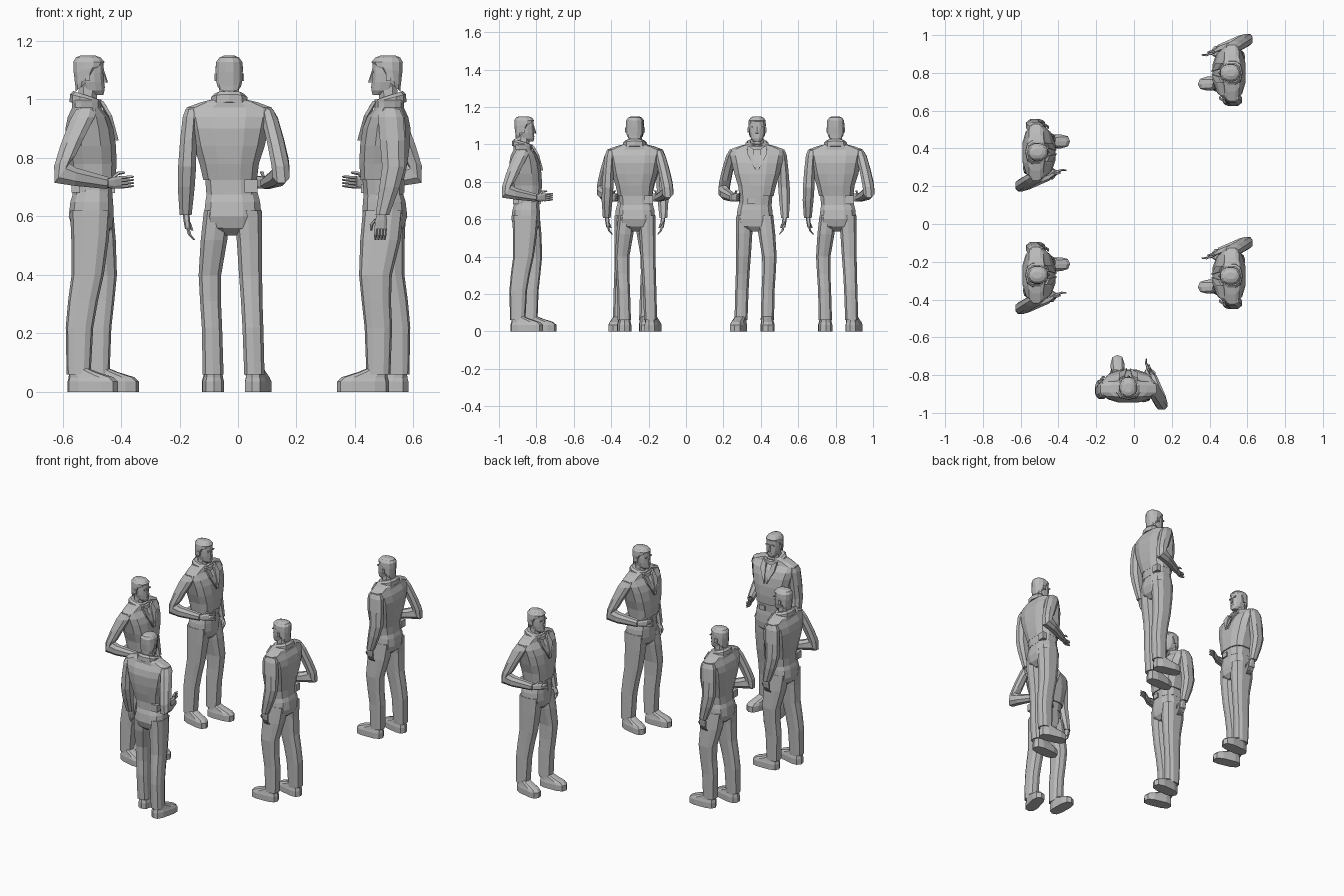
import bpy
import bmesh
from math import cos, sin, pi, radians, copysign
from mathutils import Vector, Matrix

if "Cube" in bpy.data.objects:
    bpy.data.objects.remove(bpy.data.objects["Cube"], do_unlink=True)

grey = bpy.data.materials.new("plain grey")
grey.use_nodes = True
colour = (0.5, 0.5, 0.5, 1)
grey.diffuse_color = colour
grey.node_tree.nodes["Principled BSDF"].inputs["Base Color"].default_value = colour

# Where each man stands and which way he is turned
PLACES = [(-.03, -.865, 180), (-.51, -.27, 90), (-.51, .38, 90),
          (.51, -.275, -90), (.51, .80, -90)]


def ring(centre, u, v, sides, power):
    """Points of a rounded outline spanned by the half axes u and v."""
    points = []
    for i in range(sides):
        a = 2 * pi * (i + .5) / sides
        c, s = (copysign(abs(w) ** (2 / power), w) for w in (cos(a), sin(a)))
        points.append(Vector(centre) + u * c + v * s)
    return points


def skin(bm, rings):
    """Bridge a row of outlines and close both ends."""
    rows = [[bm.verts.new(p) for p in r] for r in rings]
    sides = len(rows[0])
    for low, high in zip(rows, rows[1:]):
        for i in range(sides):
            j = (i + 1) % sides
            bm.faces.new((low[i], low[j], high[j], high[i]))
    bm.faces.new(rows[0])
    bm.faces.new(rows[-1])


def place(name, bm):
    """Give every man a copy of the finished part."""
    bmesh.ops.recalc_face_normals(bm, faces=bm.faces)
    mesh = bpy.data.meshes.new(name)
    bm.to_mesh(mesh)
    bm.free()
    mesh.materials.append(grey)
    for x, y, turn in PLACES:
        part = bpy.data.objects.new(name, mesh)
        part.matrix_world = Matrix.Translation((x, y, 0)) @ Matrix.Rotation(radians(turn), 4, 'Z')
        bpy.context.scene.collection.objects.link(part)


def loft(name, stations, sides=10, power=2.4, tilts=None, yaw=0):
    """Stations are x, y, z, half width, half depth; tilts lean each outline forward."""
    bm = bmesh.new()
    rings = []
    for k, (x, y, z, width, depth) in enumerate(stations):
        t = radians(tilts[k]) if tilts else 0
        u = Vector((width, 0, 0))
        v = Vector((0, depth * cos(t), depth * sin(t)))
        rings.append(ring((x, y, z), u, v, sides, power))
    skin(bm, rings)
    if yaw:
        pivot = Vector(stations[-1][:3])
        bmesh.ops.rotate(bm, cent=pivot, verts=bm.verts,
                         matrix=Matrix.Rotation(radians(yaw), 3, 'Z'))
    place(name, bm)


def block(name, centre, size, mirrored=False):
    bm = bmesh.new()
    for side in ((1, -1) if mirrored else (1,)):
        spot = Vector((centre[0] * side, centre[1], centre[2]))
        bmesh.ops.create_cube(bm, size=1, matrix=Matrix.Translation(spot) @ Matrix.Diagonal((*size, 1)))
    place(name, bm)


def hand(name, wrist, along, across, thumb_side):
    """Palm, four curled fingers and a thumb."""
    wrist, along, across = Vector(wrist), Vector(along).normalized(), Vector(across).normalized()
    palm_side = along.cross(across) * thumb_side
    bm = bmesh.new()
    skin(bm, [ring(wrist + along * d, across * w, palm_side * t, 8, 3)
              for d, w, t in ((-.01, .015, .012), (.015, .021, .012), (.045, .022, .01))])

    def finger(base, middle, tip, thick):
        skin(bm, [ring(p, across * thick * k, palm_side * thick * k, 5, 2)
                  for p, k in ((base, 1), (middle, 1), (tip, .6))])

    for i in range(4):
        base = wrist + along * .042 + across * (i - 1.5) * .0105
        middle = base + along * .024 + palm_side * .004
        finger(base, middle, middle + along * .02 + palm_side * .014, .006)
    base = wrist + along * .012 + across * .018 * thumb_side
    middle = base + along * .02 + across * .014 * thumb_side + palm_side * .008
    finger(base, middle, middle + along * .02 + palm_side * .006, .007)
    place(name, bm)


# Jacket with square shoulders, and its waistband
loft("jacket", [
    (-.003, -.017, .725, .094, .076), (0, -.013, .78, .104, .084),
    (0, -.008, .84, .124, .087), (0, -.002, .9, .138, .084),
    (0, .002, .94, .148, .072), (0, .008, .972, .15, .05),
    (0, .008, .99, .1, .05), (0, .005, 1, .058, .05)], sides=12, power=2.8)
loft("jacket_waistband", [
    (-.008, -.012, .675, .088, .07), (-.006, -.014, .725, .09, .072)], sides=12, power=2.8)
loft("collar", [
    (0, .005, .98, .066, .062), (0, .006, 1.003, .064, .06),
    (0, .008, 1.014, .052, .048)], tilts=[10, 14, 18], power=2.6)

# Lapels folded back from the open neck
bm = bmesh.new()
for side in (1, -1):
    outline = [(.05, -.045, .995), (.05, -.075, .945), (.008, -.098, .86), (.02, -.058, .975)]
    front = [Vector((x * side, y - .004, z)) for x, y, z in outline]
    skin(bm, [front, [p + Vector((0, .012, 0)) for p in front]])
place("lapels", bm)
block("belt_buckle", (-.03, -.083, .695), (.04, .012, .03))
block("belt_pouch", (-.075, .045, .704), (.045, .03, .044))

# Trousers
loft("hips", [
    (-.01, -.014, .69, .087, .066), (-.012, -.01, .65, .096, .075),
    (-.012, -.008, .6, .101, .079), (-.012, -.012, .56, .094, .07),
    (-.008, -.016, .535, .045, .045)], sides=12, power=2.6)
loft("left_trouser_leg", [
    (.042, -.013, .62, .046, .07), (.052, -.023, .52, .047, .069),
    (.066, -.04, .4, .04, .056), (.064, -.037, .31, .037, .05),
    (.059, -.03, .22, .036, .047), (.055, -.03, .06, .037, .041)], power=2.8)
loft("right_trouser_leg", [
    (-.063, -.006, .62, .05, .07), (-.069, -.004, .52, .045, .064),
    (-.073, .004, .4, .041, .055), (-.077, .02, .31, .038, .051),
    (-.081, .032, .22, .037, .047), (-.086, .035, .06, .036, .041)], power=2.8)


# Shoes, widest at the sole and closing in on the ankle
def shoe(name, x, heel, yaw):
    loft(name, [
        (x, heel - .089, 0, .038, .089), (x, heel - .089, .035, .038, .089),
        (x, heel - .083, .05, .034, .079), (x, heel - .055, .068, .031, .05),
        (x, heel - .04, .08, .03, .036)], power=3, yaw=yaw)


shoe("left_shoe", .054, .006, 2)
shoe("right_shoe", -.087, .074, -14)

# Hanging left arm, and right arm bent with its hand before the waist
loft("left_sleeve", [
    (.128, .01, .968, .022, .035), (.133, .012, .94, .028, .046),
    (.14, .018, .86, .03, .046), (.144, .022, .77, .033, .042),
    (.147, .008, .7, .031, .037), (.149, -.016, .605, .022, .025)], sides=8, power=2.3)
hand("left_hand", (.147, -.02, .602), (-.12, -.06, -1), (0, -1, 0), 1)
loft("right_sleeve", [
    (-.128, .01, .968, .022, .035), (-.138, .022, .935, .03, .046),
    (-.158, .055, .86, .031, .046), (-.173, .082, .79, .032, .043),
    (-.178, .092, .748, .031, .045), (-.168, .045, .735, .031, .033),
    (-.128, -.065, .714, .022, .022)],
    sides=8, power=2.3, tilts=[0, -8, -18, -25, -52, -85, -85])
hand("right_hand", (-.125, -.07, .714), (.5, -.8, .06), (.05, 0, 1), 1)

# Neck and head
loft("neck", [(0, .006, .98, .038, .036), (0, .002, 1.05, .035, .033)], sides=8)
loft("head", [
    (0, -.028, 1.015, .02, .022), (0, -.013, 1.03, .034, .042),
    (0, -.004, 1.06, .042, .05), (0, -.002, 1.09, .044, .051),
    (0, -.002, 1.12, .043, .05), (0, .002, 1.14, .032, .04)], sides=12, power=2.3)
loft("hair", [
    (0, .018, 1.05, .041, .037), (0, .013, 1.07, .046, .042),
    (0, .002, 1.105, .048, .053), (0, 0, 1.128, .046, .055),
    (0, .002, 1.143, .035, .044), (0, .003, 1.15, .018, .026)],
    sides=12, power=2.3, tilts=[-40, -35, -15, 0, 0, 0])
block("ears", (.046, .004, 1.076), (.008, .016, .026), mirrored=True)
block("eyebrows", (.018, -.05, 1.094), (.024, .008, .006), mirrored=True)
block("mouth", (0, -.05, 1.042), (.024, .01, .005))
loft("nose", [(0, -.052, 1.057, .009, .013), (0, -.052, 1.064, .008, .012),
              (0, -.05, 1.094, .005, .004)], sides=6)
